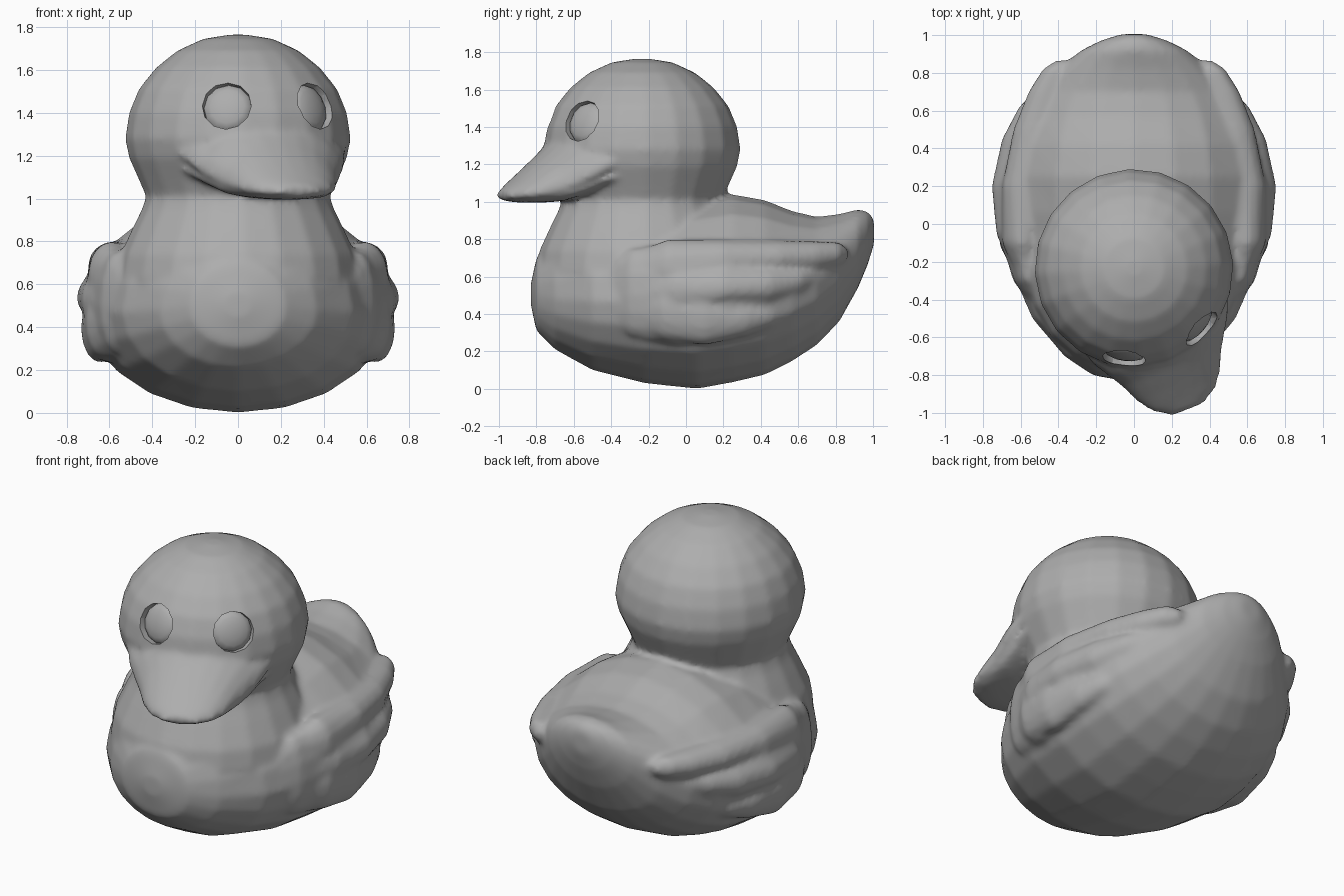
import bpy, bmesh, math
from mathutils import Vector, Matrix

TURN = math.radians(21)      # the head looks slightly to one side
HEAD_Y = -0.235
grey = bpy.data.materials.new("grey")
grey.diffuse_color = (0.42, 0.42, 0.42, 1)


def finish(bm, name):
    bmesh.ops.recalc_face_normals(bm, faces=bm.faces)
    me = bpy.data.meshes.new(name)
    bm.to_mesh(me)
    bm.free()
    me.materials.append(grey)
    ob = bpy.data.objects.new(name, me)
    bpy.context.collection.objects.link(ob)
    return ob


def activate(obs):
    bpy.ops.object.select_all(action='DESELECT')
    for ob in obs:
        ob.select_set(True)
    bpy.context.view_layer.objects.active = obs[0]


def smooth(ob, angle=50):
    activate([ob])
    bpy.ops.object.shade_smooth_by_angle(angle=math.radians(angle))


def skin(name, rings):
    """Join equal-length rings of points into a closed surface."""
    bm = bmesh.new()
    vs = [[bm.verts.new(p) for p in r] for r in rings]
    n = len(vs[0])
    for a, b in zip(vs, vs[1:]):
        for i in range(n):
            bm.faces.new((a[i], a[(i + 1) % n], b[(i + 1) % n], b[i]))
    bm.faces.new(vs[0])
    bm.faces.new(vs[-1])
    return finish(bm, name)


def section(y, hw, zb, zm, zt, xc=0, n=20):
    """Oval in an xz plane: half width, bottom, widest level, top."""
    pts = []
    for i in range(n):
        t = math.tau * i / n
        s = math.sin(t)
        pts.append((xc + hw * math.cos(t), y, zm + s * ((zt - zm) if s > 0 else (zm - zb))))
    return pts


def place_on_head(ob):
    ob.matrix_world = Matrix.Translation((0, HEAD_Y, 0)) @ Matrix.Rotation(TURN, 4, 'Z')


# Body with raised tail
body = skin("duck_body", [section(*s) for s in [
    (-0.83, 0.06, 0.45, 0.51, 0.56), (-0.80, 0.22, 0.31, 0.50, 0.70),
    (-0.70, 0.37, 0.21, 0.48, 0.82), (-0.50, 0.54, 0.10, 0.47, 0.90),
    (-0.22, 0.66, 0.03, 0.47, 0.95), (0.06, 0.70, 0.00, 0.47, 1.01),
    (0.25, 0.695, 0.035, 0.48, 1.04), (0.42, 0.665, 0.075, 0.50, 1.01),
    (0.57, 0.61, 0.15, 0.53, 0.95), (0.70, 0.53, 0.235, 0.58, 0.92),
    (0.82, 0.41, 0.36, 0.66, 0.935), (0.92, 0.28, 0.54, 0.75, 0.96),
    (0.97, 0.18, 0.66, 0.80, 0.95), (1.005, 0.07, 0.77, 0.84, 0.91)]])

# Head and neck turned from one profile (radius, height)
profile = [(0.50, 0.45), (0.57, 0.62), (0.55, 0.74), (0.49, 0.87), (0.45, 0.95), (0.43, 1.01),
           (0.465, 1.09), (0.51, 1.19), (0.528, 1.28), (0.51, 1.40), (0.465, 1.51),
           (0.385, 1.61), (0.285, 1.69), (0.165, 1.745), (0.04, 1.765)]
head = skin("head", [[(r * math.cos(math.tau * i / 20), r * math.sin(math.tau * i / 20), z)
                      for i in range(20)] for r, z in profile])
place_on_head(head)
parts = [body, head]

# Bill: upper half with smiling edge, lower half tucked under it
upper = [(-0.22, 0.40, 1.18, 1.23, 1.30), (-0.30, 0.425, 1.14, 1.22, 1.31),
         (-0.40, 0.385, 1.09, 1.16, 1.35), (-0.48, 0.335, 1.05, 1.11, 1.35),
         (-0.56, 0.285, 1.02, 1.075, 1.27), (-0.66, 0.24, 1.01, 1.045, 1.18),
         (-0.74, 0.185, 1.00, 1.035, 1.11), (-0.80, 0.09, 1.01, 1.03, 1.06)]
lower = [(-0.22, 0.38, 1.12, 1.17, 1.25), (-0.30, 0.40, 1.08, 1.14, 1.22),
         (-0.40, 0.35, 1.025, 1.10, 1.17), (-0.50, 0.295, 1.00, 1.05, 1.12),
         (-0.60, 0.24, 0.995, 1.03, 1.08), (-0.69, 0.19, 0.995, 1.02, 1.05),
         (-0.75, 0.08, 1.00, 1.02, 1.03)]
for name, rows in (("upper_bill", upper), ("lower_bill", lower)):
    bill = skin(name, [section(*r) for r in rows])
    place_on_head(bill)
    parts.append(bill)

# Wings: a rounded base and three feathers a side (y, half width, bottom, middle, top, x centre)
wing = {
    "base": [(-0.42, 0.03, 0.36, 0.50, 0.64, 0.52), (-0.30, 0.085, 0.28, 0.50, 0.75, 0.555),
             (-0.05, 0.115, 0.23, 0.50, 0.79, 0.60), (0.22, 0.11, 0.27, 0.51, 0.78, 0.61),
             (0.48, 0.09, 0.38, 0.55, 0.73, 0.555), (0.68, 0.06, 0.52, 0.63, 0.73, 0.47)],
    "upper_feather": [(-0.36, 0.04, 0.54, 0.62, 0.70, 0.54),
                      (-0.10, 0.11, 0.46, 0.64, 0.80, 0.59), (0.20, 0.12, 0.54, 0.69, 0.80, 0.58),
                      (0.50, 0.115, 0.60, 0.70, 0.795, 0.525), (0.70, 0.095, 0.63, 0.71, 0.79, 0.465),
                      (0.82, 0.07, 0.66, 0.72, 0.785, 0.415), (0.865, 0.03, 0.69, 0.72, 0.75, 0.385)],
    "middle_feather": [(-0.25, 0.06, 0.42, 0.51, 0.62, 0.59), (-0.05, 0.09, 0.40, 0.53, 0.65, 0.64),
                       (0.20, 0.10, 0.45, 0.53, 0.65, 0.655), (0.45, 0.09, 0.46, 0.55, 0.65, 0.61),
                       (0.62, 0.07, 0.51, 0.58, 0.65, 0.54), (0.71, 0.03, 0.57, 0.60, 0.64, 0.49)],
    "lower_feather": [(-0.30, 0.05, 0.33, 0.45, 0.58, 0.56), (-0.12, 0.085, 0.26, 0.43, 0.58, 0.625),
                      (0.10, 0.09, 0.23, 0.40, 0.52, 0.645), (0.32, 0.08, 0.28, 0.39, 0.46, 0.62),
                      (0.46, 0.06, 0.33, 0.40, 0.45, 0.58), (0.53, 0.03, 0.37, 0.40, 0.43, 0.545)],
}
for name, rows in wing.items():
    for side, label in ((-1, "left_wing_"), (1, "right_wing_")):
        parts.append(skin(label + name, [section(*r[:5], xc=side * r[5], n=14) for r in rows]))

# Merge everything into one moulded skin with soft joins
bpy.context.view_layer.update()
activate(parts)
bpy.ops.object.join()
remesh = body.modifiers.new("mould", 'REMESH')
remesh.mode = 'VOXEL'
remesh.voxel_size = 0.018
relax = body.modifiers.new("relax", 'SMOOTH')
relax.factor = 0.5
relax.iterations = 7

# Shallow eye sockets and domed eyes
for side, label in ((-1, "left"), (1, "right")):
    normal = Vector((side * 0.23, -0.42, 0.15)).normalized()
    spot = Vector((side * 0.215, -0.418, 1.43))
    aim = normal.to_track_quat('Z', 'Y').to_matrix().to_4x4()

    bm = bmesh.new()
    bmesh.ops.create_cone(bm, cap_ends=True, segments=12, radius1=0.112, radius2=0.124, depth=0.16,
                          matrix=Matrix.Translation(spot + normal * 0.05) @ aim)
    cutter = finish(bm, label + "_socket_cutter")
    place_on_head(cutter)
    cutter.hide_render = True
    cutter.hide_set(True)
    mod = body.modifiers.new("socket", 'BOOLEAN')
    mod.operation = 'DIFFERENCE'
    mod.object = cutter
    mod.solver = 'EXACT'

    bm = bmesh.new()
    bmesh.ops.create_uvsphere(bm, u_segments=12, v_segments=8, radius=1,
                              matrix=Matrix.Translation(spot - normal * 0.03) @ aim
                              @ Matrix.Diagonal((0.114, 0.114, 0.04, 1)))
    eye = finish(bm, label + "_eye")
    place_on_head(eye)
    smooth(eye)

bpy.context.view_layer.update()
activate([body])
for m in list(body.modifiers):
    bpy.ops.object.modifier_apply(modifier=m.name)
smooth(body, 45)
